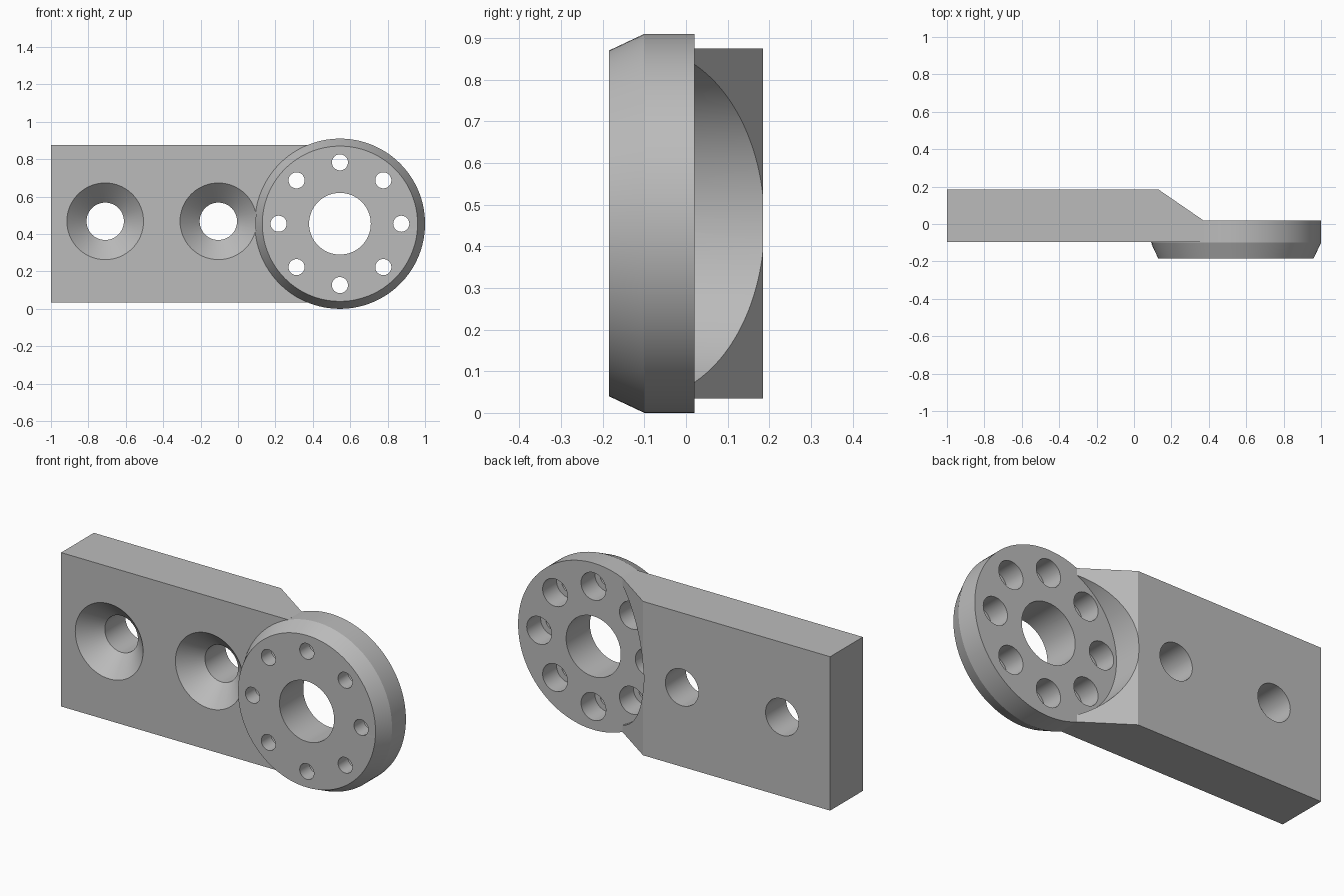
import bpy, bmesh, math
from mathutils import Matrix, Vector

cube = bpy.data.objects.get("Cube")
if cube:
    bpy.data.objects.remove(cube)

grey = bpy.data.materials.new("plain grey")
grey.use_nodes = True
colour = (0.5, 0.5, 0.5, 1)
grey.diffuse_color = colour
grey.node_tree.nodes["Principled BSDF"].inputs["Base Color"].default_value = colour

CX, CZ, R = 0.545, 0.455, 0.455      # disc centre and radius
BACK = 0.02                          # rear face of the disc


def finish(bm, name):
    bmesh.ops.recalc_face_normals(bm, faces=bm.faces)
    mesh = bpy.data.meshes.new(name)
    bm.to_mesh(mesh)
    bm.free()
    mesh.materials.append(grey)
    obj = bpy.data.objects.new(name, mesh)
    bpy.context.collection.objects.link(obj)
    return obj


def lathe(name, x, z, profile, sides=64):
    """Closed solid turned about a y axis from (y, radius) points."""
    bm = bmesh.new()
    rings = [[bm.verts.new((x + r * math.cos(a), y, z + r * math.sin(a)))
              for a in (i * math.tau / sides for i in range(sides))]
             for y, r in profile]
    for lo, hi in zip(rings, rings[1:]):
        for i in range(sides):
            j = (i + 1) % sides
            bm.faces.new((lo[i], lo[j], hi[j], hi[i]))
    bm.faces.new(rings[0])
    bm.faces.new(rings[-1])
    return finish(bm, name)


def combine(target, tool, operation):
    mod = target.modifiers.new("shape", 'BOOLEAN')
    mod.operation, mod.solver, mod.object = operation, 'EXACT', tool
    bpy.context.view_layer.objects.active = target
    bpy.ops.object.modifier_apply(modifier=mod.name)
    bpy.data.objects.remove(tool)


# Mounting plate with a ramp running down to the disc
outline = [(-1, -0.097), (0.37, -0.097), (0.37, BACK), (0.13, 0.185), (-1, 0.185)]
bm = bmesh.new()
face = bm.faces.new([bm.verts.new((x, y, 0.035)) for x, y in outline])
top = bmesh.ops.extrude_face_region(bm, geom=[face])["geom"]
bmesh.ops.translate(bm, vec=(0, 0, 0.84),
                    verts=[v for v in top if isinstance(v, bmesh.types.BMVert)])
bracket = finish(bm, "mounting_bracket")

# Round recess in the ramp, then the chamfered disc
combine(bracket, lathe("recess", CX, CZ, [(BACK, 0.42), (0.3, 0.42)], 128), 'DIFFERENCE')
combine(bracket, lathe("disc", CX, CZ, [(-0.185, 0.415), (-0.1, R), (BACK, R)], 128), 'UNION')

# Centre bore and ring of counterbored holes
combine(bracket, lathe("bore", CX, CZ, [(-0.3, 0.165), (0.3, 0.165)]), 'DIFFERENCE')
for i in range(8):
    a = i * math.tau / 8
    hole = lathe("ring_hole", CX + 0.328 * math.cos(a), CZ + 0.328 * math.sin(a),
                 [(-0.3, 0.043), (-0.1, 0.043), (-0.1, 0.075), (0.1, 0.075)], 40)
    combine(bracket, hole, 'DIFFERENCE')

# Countersunk screw holes in the plate
for x in (-0.71, -0.105):
    hole = lathe("screw_hole", x, 0.468,
                 [(-0.107, 0.215), (0.008, 0.1), (0.3, 0.1)])
    combine(bracket, hole, 'DIFFERENCE')

bpy.ops.object.select_all(action='DESELECT')
bracket.select_set(True)
bpy.context.view_layer.objects.active = bracket
bpy.ops.object.shade_smooth_by_angle(angle=math.radians(25))
